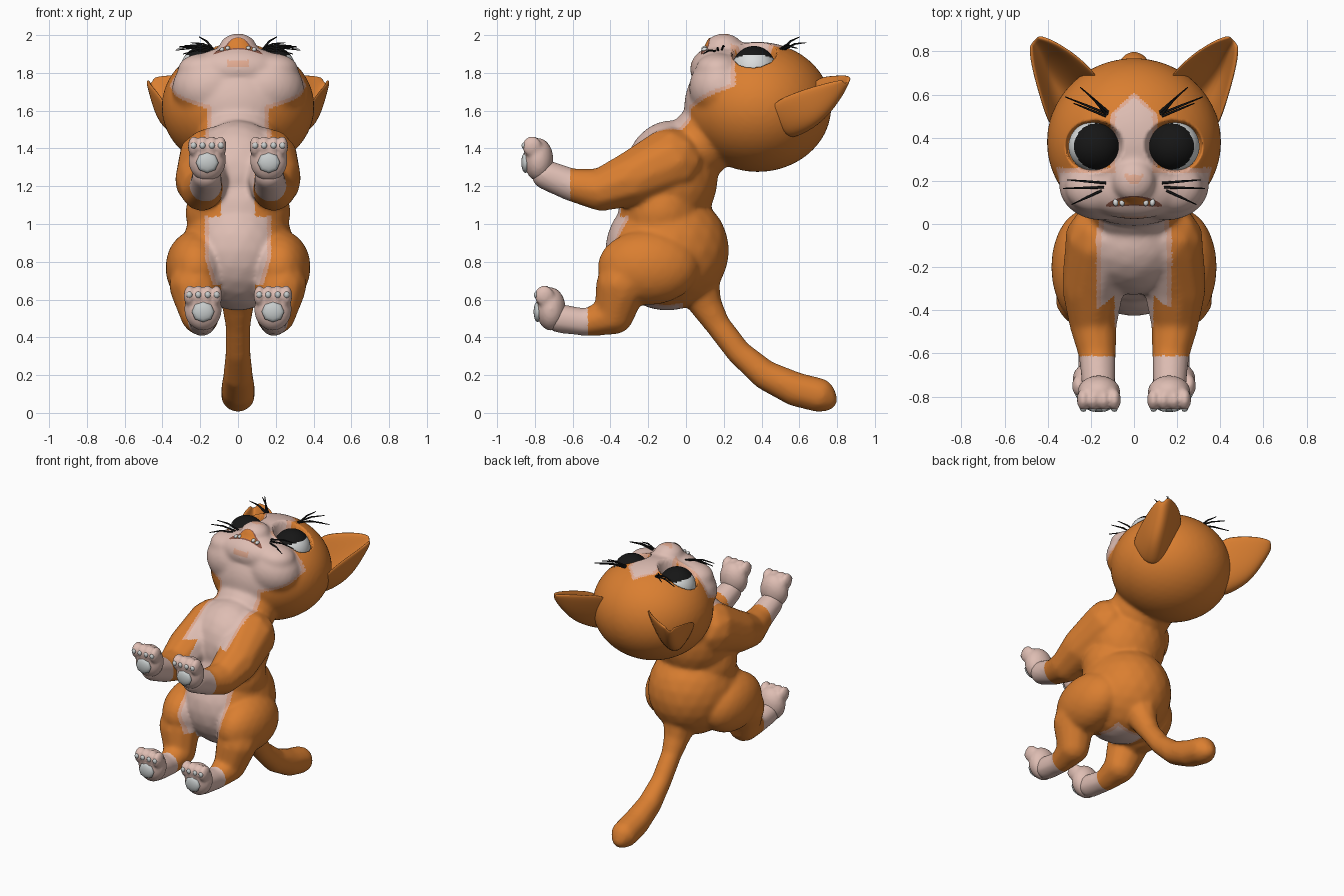
import bpy, bmesh
from math import sqrt
from mathutils import Vector, Matrix
from mathutils.bvhtree import BVHTree

if "Cube" in bpy.data.objects:
    bpy.data.objects.remove(bpy.data.objects["Cube"])


def material(name, r, g, b):
    m = bpy.data.materials.new(name)
    m.use_nodes = True
    m.diffuse_color = (r, g, b, 1)
    m.node_tree.nodes["Principled BSDF"].inputs["Base Color"].default_value = (r, g, b, 1)
    return m


ORANGE = material("orange fur", 0.70, 0.21, 0.03)
CREAM = material("cream fur", 0.73, 0.51, 0.45)
PEACH = material("peach fur", 0.75, 0.40, 0.28)
BLACK = material("black", 0.008, 0.008, 0.008)
WHITE = material("eye white", 0.70, 0.72, 0.72)
GREY = material("pad grey", 0.57, 0.60, 0.60)
MOUTH = material("mouth brown", 0.25, 0.09, 0.06)


def make(name, bm, *mats):
    bmesh.ops.recalc_face_normals(bm, faces=bm.faces)
    for f in bm.faces:
        f.smooth = True
    me = bpy.data.meshes.new(name)
    bm.to_mesh(me)
    bm.free()
    for m in mats:
        me.materials.append(m)
    ob = bpy.data.objects.new(name, me)
    bpy.context.collection.objects.link(ob)
    return ob


def merged(name, bm, iterations, *mats):
    """Fuse overlapping volumes into one softened skin."""
    ob = make(name, bm)
    rm = ob.modifiers.new("merge", 'REMESH')
    rm.mode, rm.voxel_size = 'VOXEL', 0.0105
    sm = ob.modifiers.new("soften", 'SMOOTH')
    sm.factor, sm.iterations = 0.5, iterations
    deps = bpy.context.evaluated_depsgraph_get()
    me = bpy.data.meshes.new_from_object(ob.evaluated_get(deps))
    ob.modifiers.clear()
    ob.data = me
    me.name = name
    me.materials.clear()
    for m in mats:
        me.materials.append(m)
    for f in me.polygons:
        f.use_smooth = True
    return me


def ball(bm, c, r, detail=3):
    mat = Matrix.Translation(c) @ Matrix.Diagonal((*r, 1))
    bmesh.ops.create_icosphere(bm, subdivisions=detail, radius=1, matrix=mat)


def chain(bm, points, steps=8):
    """Tapered limb through points given as x, y, z, radius."""
    for a, b in zip(points, points[1:]):
        for i in range(steps + 1):
            p = Vector(a).lerp(Vector(b), i / steps)
            ball(bm, p[:3], (p[3],) * 3, 2)


# Body, head, limbs and tail
bm = bmesh.new()
ball(bm, (0, -0.10, 0.86), (0.30, 0.33, 0.32))    # hips
ball(bm, (0, -0.13, 1.06), (0.28, 0.23, 0.25))    # waist
ball(bm, (0, -0.08, 1.25), (0.27, 0.25, 0.30))    # chest
ball(bm, (0, 0.08, 1.43), (0.22, 0.17, 0.20))     # neck
ball(bm, (0, 0.38, 1.62), (0.405, 0.39, 0.345), 4)  # head
ball(bm, (0, 0.17, 1.82), (0.25, 0.15, 0.125))    # muzzle
ball(bm, (0, 0.20, 1.935), (0.10, 0.10, 0.075))   # nose
for s in (-1, 1):
    ball(bm, (s * 0.15, 0.18, 1.72), (0.20, 0.165, 0.17))  # cheek
    ball(bm, (s * 0.18, 0.17, 1.82), (0.14, 0.12, 0.085))  # upper cheek
    ball(bm, (s * 0.22, -0.20, 0.77), (0.165, 0.27, 0.20))  # thigh
    chain(bm, [(s * 0.14, -0.08, 1.33, 0.185), (s * 0.19, -0.28, 1.24, 0.15),
               (s * 0.19, -0.45, 1.18, 0.115), (s * 0.17, -0.60, 1.205, 0.09),
               (s * 0.165, -0.74, 1.26, 0.082)])
    chain(bm, [(s * 0.23, -0.34, 0.68, 0.14), (s * 0.20, -0.38, 0.52, 0.108),
               (s * 0.19, -0.52, 0.478, 0.075), (s * 0.185, -0.67, 0.50, 0.08)])
chain(bm, [(0, 0.06, 0.68, 0.12), (0, 0.10, 0.58, 0.09), (0, 0.165, 0.47, 0.07),
           (0, 0.28, 0.32, 0.07), (0, 0.42, 0.20, 0.082), (0, 0.58, 0.125, 0.094),
           (0, 0.70, 0.095, 0.094), (0, 0.74, 0.072, 0.065)])
skin = merged("body", bm, 25, ORANGE, CREAM, PEACH)

# Eye sockets pressed into the face
for v in skin.vertices:
    x, y, z = abs(v.co.x), v.co.y, v.co.z
    if z > 1.6:
        d = sqrt(((x - 0.193) / 0.133) ** 2 + ((y - 0.36) / 0.122) ** 2)
        if d < 1.15:
            floor = 1.83 - 0.5 * max(0, x - 0.2) + 0.6 * max(0, d - 0.85)
            v.co.z = min(z, floor)


def marking(p):
    """Below zero inside the cream fur, rising outward."""
    x, y, z = abs(p.x), p.y, p.z
    paw = y + (0.61 if z > 0.9 else 0.52)
    belly = max(x - min(0.155, 0.1 + 0.3 * max(0, z - 0.64)), y + 0.04, -0.46 - y)
    leg = z < 0.68 and y < -0.22
    arm = 1.04 < z < 1.34 and y < -0.30
    if x > 0.09 and (leg or arm):
        belly = 1
    throat = max(x - 0.14, y - 0.12, 1.4 - z)
    face = max(y - 0.24, 1.59 + 0.35 * max(y, 0) + 0.2 * x - z)
    blaze = max(x - min(0.085, (0.59 - y) * 1.1), 1.85 - z)
    return paw, min(belly, throat, face, blaze)


for f in skin.polygons:
    c = f.center
    paw, fur = marking(c)
    nose = c.z > 1.9 and 0.185 < c.y < 0.23 and abs(c.x) < 0.05 * (c.y - 0.165) / 0.06
    lip = 1.835 < c.z < 1.868 and c.y < 0.08 and abs(c.x) < 0.055
    if nose or lip:
        f.material_index = 2
    elif paw < 0 or fur < 0:
        f.material_index = 1
    elif fur < 0.022:
        f.material_index = 2

tree = BVHTree.FromPolygons([v.co for v in skin.vertices],
                            [tuple(f.vertices) for f in skin.polygons])


def on_face(x, y, lift=0.0):
    hit = tree.ray_cast(Vector((x, y, 3)), Vector((0, 0, -1)))[0]
    return Vector((x, y, (hit.z if hit else 1.85) + lift))


# Mouth and tongue as thin strips laid on the muzzle
def strip(name, half, low, high, bend, lift, mat, cols=16, rows=4):
    bm = bmesh.new()
    grid = []
    for i in range(cols + 1):
        t = 2 * i / cols - 1
        mid, gap = (low + high) / 2 - bend * t * t, (high - low) / 2 * sqrt(max(0.02, 1 - t * t))
        grid.append([bm.verts.new(on_face(t * half, mid + gap * (2 * j / rows - 1), lift))
                     for j in range(rows + 1)])
    for a, b in zip(grid, grid[1:]):
        for j in range(rows):
            bm.faces.new((a[j], b[j], b[j + 1], a[j + 1]))
    make(name, bm, mat)


strip("mouth", 0.13, 0.085, 0.13, 0.022, 0.004, MOUTH)
strip("tongue", 0.08, 0.09, 0.125, 0.012, 0.007, ORANGE)
for i, x in enumerate((-0.085, -0.055, 0.055, 0.085)):
    bm = bmesh.new()
    ball(bm, on_face(x, 0.10, 0.004), (0.013, 0.018, 0.012), 2)
    make(f"tooth_{i + 1}", bm, WHITE)

# Paw centres, toe offsets, and ear rows from base to tip: inner rim, back, outer rim
PAWS = {"front": (0.163, -0.78, 1.34), "hind": (0.185, -0.715, 0.55)}
TOES = (-0.072, -0.025, 0.025, 0.072)
EAR = [((0.15, 0.67, 1.78), (0.30, 0.595, 1.21), (0.385, 0.43, 1.64)),
       ((0.27, 0.79, 1.79), (0.43, 0.69, 1.29), (0.435, 0.60, 1.71)),
       ((0.385, 0.855, 1.79), (0.43, 0.78, 1.51), (0.475, 0.75, 1.75)),
       ((0.445, 0.87, 1.775), (0.47, 0.85, 1.73), (0.478, 0.83, 1.765))]
for side, s in (("left", 1), ("right", -1)):
    bm = bmesh.new()
    rows = []
    for a, b, c in EAR:
        a, b, c = (Vector((s * p[0], p[1], p[2])) for p in (a, b, c))
        rows.append([bm.verts.new(a * (1 - t) ** 2 + b * 2 * t * (1 - t) + c * t * t)
                     for t in (k / 8 for k in range(9))])
    for p, q in zip(rows, rows[1:]):
        for k in range(8):
            bm.faces.new((p[k], p[k + 1], q[k + 1], q[k]))
    ear = make(side + "_ear", bm, ORANGE)
    shell = ear.modifiers.new("thickness", 'SOLIDIFY')
    shell.thickness, shell.offset = 0.022, 0
    sub = ear.modifiers.new("round", 'SUBSURF')
    sub.levels = sub.render_levels = 2

    # Eyeball with a dark iris cap
    bm = bmesh.new()
    bmesh.ops.create_uvsphere(bm, u_segments=64, v_segments=48, radius=1,
                              matrix=Matrix.Translation((s * 0.182, 0.36, 1.82))
                              @ Matrix.Diagonal((0.122, 0.117, 0.122, 1)))
    for f in bm.faces:
        c = f.calc_center_median()
        inside = ((abs(c.x) - 0.174) / 0.103) ** 2 + ((c.y - 0.36) / 0.107) ** 2 < 1
        f.material_index = int(inside and c.z > 1.82)
    make(side + "_eye", bm, WHITE, BLACK)

    # Paws with four toes, and their pads
    for place, (x, y, z) in PAWS.items():
        bm = bmesh.new()
        ball(bm, (s * x, y, z), (0.10, 0.078, 0.115))
        for dx in TOES:
            ball(bm, (s * x + dx, y - 0.035, z + 0.07), (0.031, 0.053, 0.057), 2)
        merged(f"{side}_{place}_paw", bm, 4, CREAM)
        bm = bmesh.new()
        bmesh.ops.create_uvsphere(bm, u_segments=8, v_segments=8, radius=1,
                                  matrix=Matrix.Translation((s * x, y - 0.07, z - 0.015))
                                  @ Matrix.Diagonal((0.06, 0.022, 0.055, 1))
                                  @ Matrix.Rotation(1.5708, 4, 'X'))
        for dx in TOES:
            ball(bm, (s * x + dx, y - 0.077, z + 0.075), (0.016, 0.014, 0.018), 2)
        make(f"{side}_{place}_pads", bm, GREY)

    # Whiskers: root x, y then tip x, y, z
    cu = bpy.data.curves.new(side + "_whiskers", 'CURVE')
    cu.dimensions, cu.bevel_depth, cu.bevel_resolution = '3D', 0.006, 1
    cu.use_fill_caps = True
    for rx, ry, tx, ty, tz in [(0.13, 0.19, 0.31, 0.205, 1.94), (0.14, 0.17, 0.33, 0.165, 1.92),
                               (0.15, 0.155, 0.29, 0.09, 1.90), (0.12, 0.51, 0.32, 0.59, 1.93),
                               (0.12, 0.52, 0.25, 0.635, 1.96), (0.13, 0.51, 0.205, 0.60, 1.99),
                               (0.13, 0.50, 0.28, 0.56, 1.945)]:
        root, tip = on_face(s * rx, ry), Vector((s * tx, ty, tz))
        mid = (root + tip) / 2 + Vector((0, 0, 0.012))
        sp = cu.splines.new('POLY')
        sp.points.add(2)
        for pt, co, r in zip(sp.points, (root, mid, tip), (1, 0.9, 0.4)):
            pt.co, pt.radius = (*co, 1), r
    cu.materials.append(BLACK)
    bpy.context.collection.objects.link(bpy.data.objects.new(side + "_whiskers", cu))
